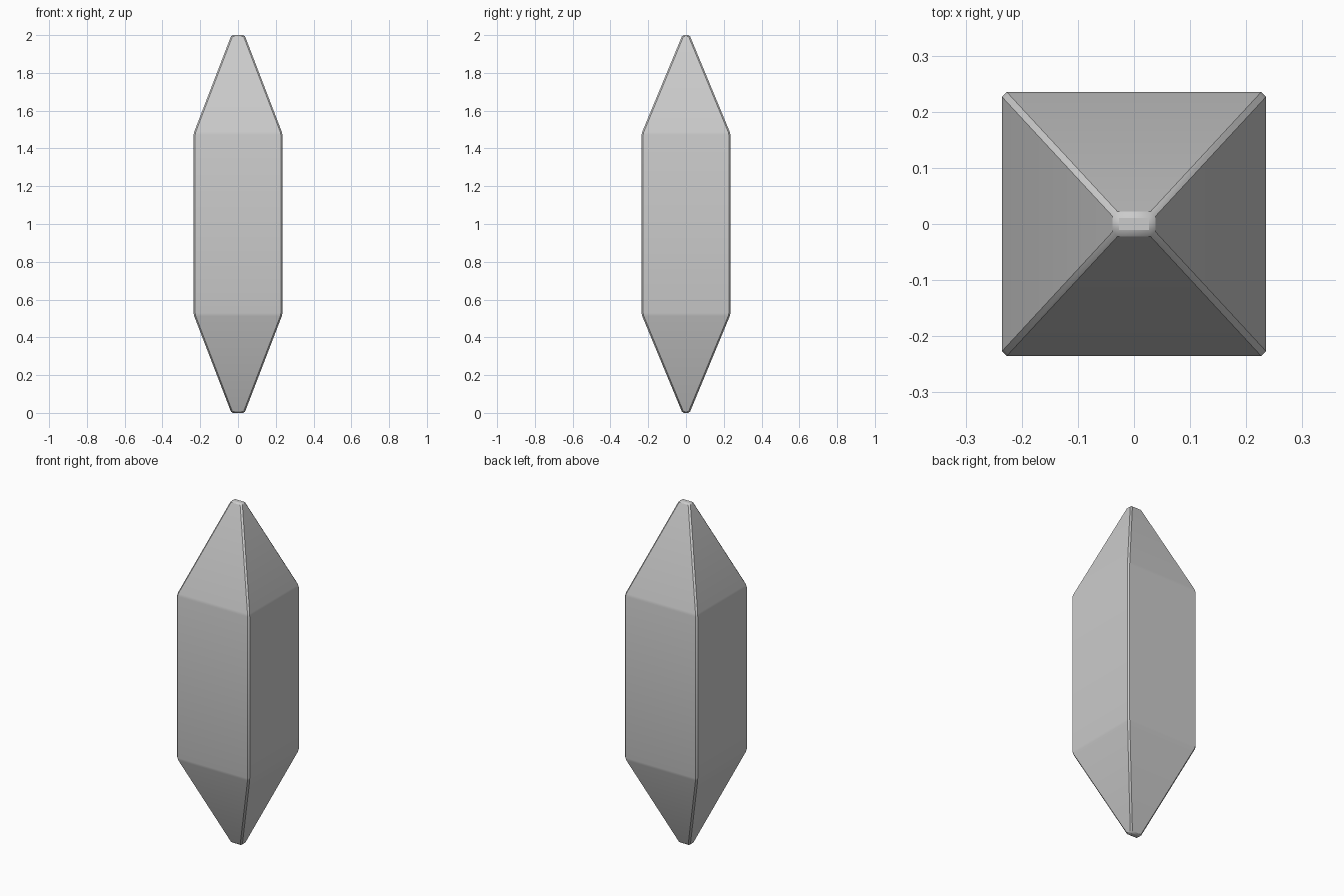
import bpy, bmesh, math

if "Cube" in bpy.data.objects:
    bpy.data.objects.remove(bpy.data.objects["Cube"])

# Crystal profile: (half width x, half depth y, height)
RINGS = [(0.035, 0.019, 0.0), (0.235, 0.235, 0.52),
         (0.235, 0.235, 1.48), (0.035, 0.019, 2.0)]

# Stack rectangular rings and skin them
bm = bmesh.new()
rings = []
for hx, hy, z in RINGS:
    rings.append([bm.verts.new((sx * hx, sy * hy, z))
                  for sx, sy in ((-1, -1), (1, -1), (1, 1), (-1, 1))])
for lower, upper in zip(rings, rings[1:]):
    for i in range(4):
        j = (i + 1) % 4
        bm.faces.new((lower[i], lower[j], upper[j], upper[i]))
bm.faces.new(rings[0][::-1])
bm.faces.new(rings[-1])

# Narrow chamfer on every edge
bmesh.ops.bevel(bm, geom=bm.edges[:], offset=0.008, offset_type='OFFSET',
                segments=1, profile=0.5, affect='EDGES')
bmesh.ops.recalc_face_normals(bm, faces=bm.faces[:])

mesh = bpy.data.meshes.new("crystal")
bm.to_mesh(mesh)
bm.free()
crystal = bpy.data.objects.new("crystal", mesh)
bpy.context.collection.objects.link(crystal)

# Soft shading across the shallow shoulders, crisp corners elsewhere
bpy.context.view_layer.objects.active = crystal
crystal.select_set(True)
bpy.ops.object.shade_smooth_by_angle(angle=math.radians(30))
